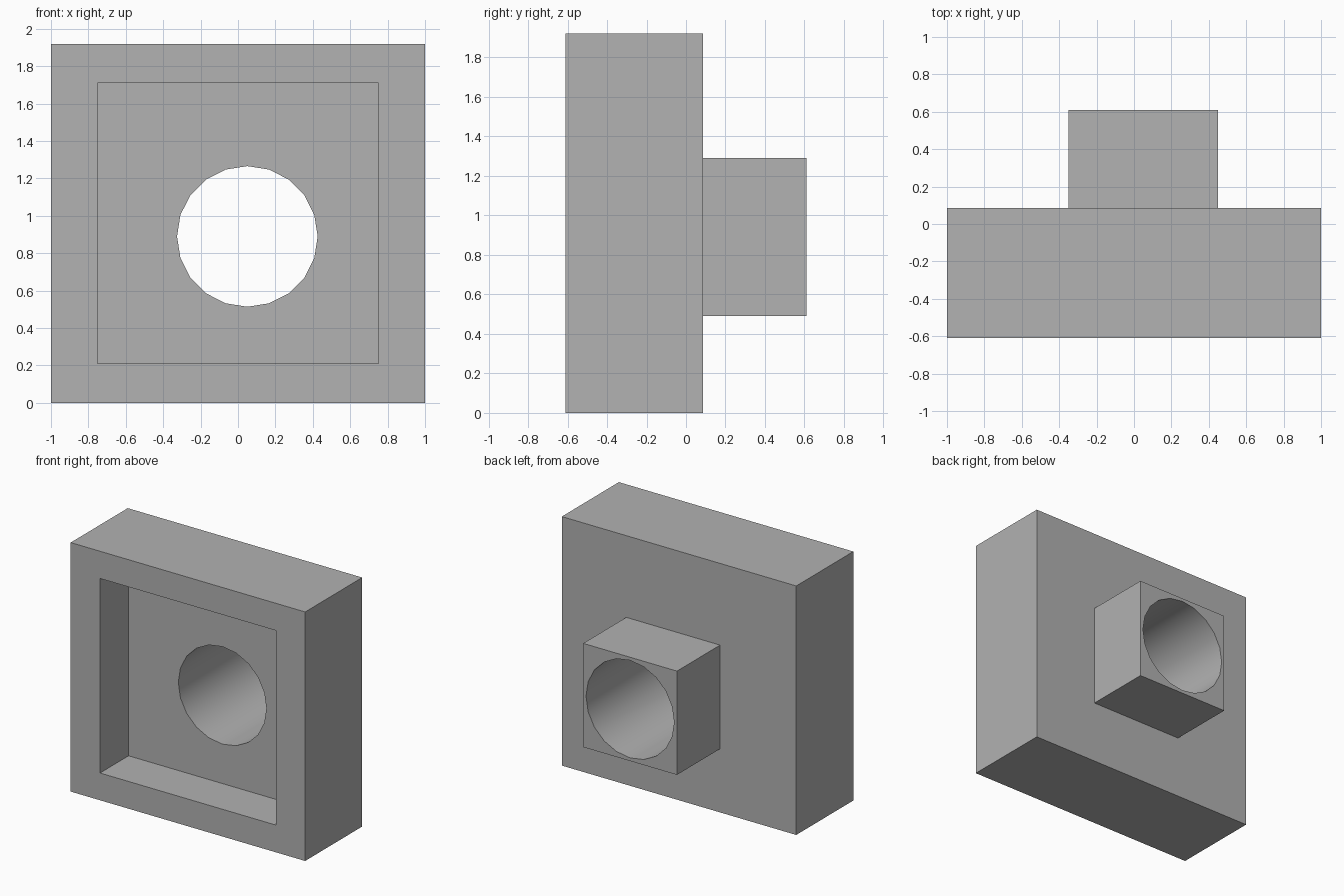
import bpy
import math

cube = bpy.data.objects.get("Cube")
if cube:
    bpy.data.objects.remove(cube, do_unlink=True)

FRONT, PLATE_BACK, BACK = -0.61, 0.085, 0.61
HEIGHT = 1.92
HOLE_X, HOLE_Z, HOLE_R = 0.05, 0.89, 0.376

grey = bpy.data.materials.new("plain grey")
grey.use_nodes = True
colour = (0.445, 0.445, 0.445, 1)
grey.diffuse_color = colour
grey.node_tree.nodes["Principled BSDF"].inputs["Base Color"].default_value = colour


def box(name, x, y, z):
    """Box spanning the given (low, high) range on each axis."""
    bpy.ops.mesh.primitive_cube_add(size=1, location=[sum(r) / 2 for r in (x, y, z)])
    ob = bpy.context.object
    ob.name = name
    ob.scale = [r[1] - r[0] for r in (x, y, z)]
    bpy.ops.object.transform_apply(location=True, rotation=True, scale=True)
    ob.data.materials.append(grey)
    return ob


def combine(target, tool, operation):
    """Apply a boolean to the target and discard the tool."""
    tool.hide_render = True
    mod = target.modifiers.new(tool.name, "BOOLEAN")
    mod.operation, mod.object, mod.solver = operation, tool, "EXACT"
    bpy.context.view_layer.objects.active = target
    bpy.ops.object.modifier_apply(modifier=mod.name)
    bpy.data.objects.remove(tool, do_unlink=True)


# Main plate with the square boss on its back
housing = box("housing", (-1, 1), (FRONT, PLATE_BACK), (0, HEIGHT))
boss = box("boss", (HOLE_X - 0.4, HOLE_X + 0.4), (PLATE_BACK - 0.1, BACK),
           (HOLE_Z - 0.4, HOLE_Z + 0.4))
combine(housing, boss, "UNION")

# Square recess in the front
recess = box("recess_cutter", (-0.75, 0.75), (FRONT - 0.2, FRONT + 0.348), (0.21, 1.71))
combine(housing, recess, "DIFFERENCE")

# Round bore through the plate and boss, with a corner pointing along +x
bpy.ops.mesh.primitive_cylinder_add(vertices=20, radius=HOLE_R, depth=3,
                                    location=(HOLE_X, 0, HOLE_Z),
                                    rotation=(math.pi / 2, 0, 0))
bore = bpy.context.object
bore.name = "bore_cutter"
bore.data.materials.append(grey)
combine(housing, bore, "DIFFERENCE")

# Smooth bore wall, sharp box edges
bpy.ops.object.select_all(action="DESELECT")
housing.select_set(True)
bpy.context.view_layer.objects.active = housing
bpy.ops.object.shade_smooth_by_angle(angle=math.radians(30))
